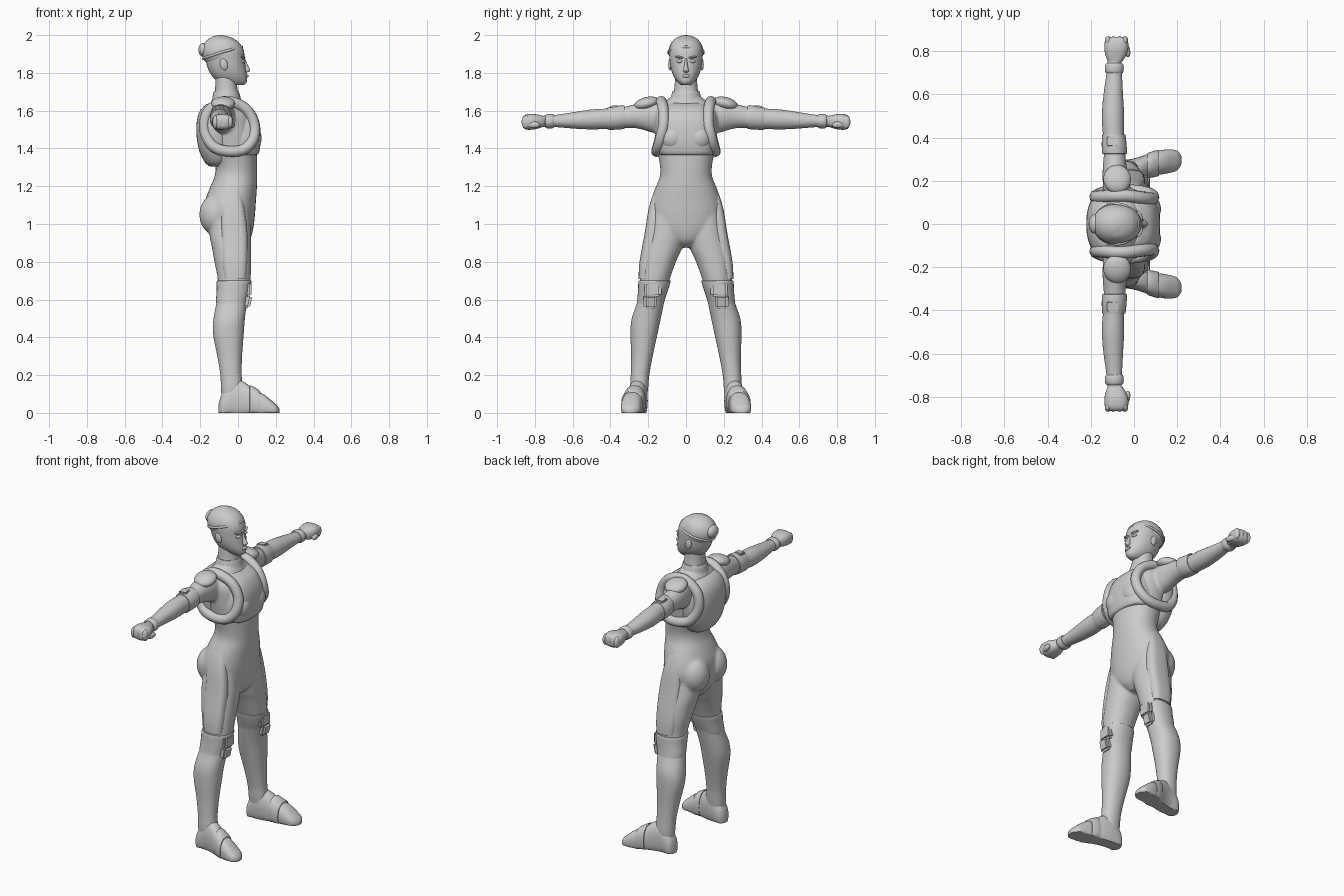
import bpy, bmesh, math
from mathutils import Vector, Matrix


def spline(pts, steps, cyclic=False):
    """Catmull-Rom samples through tuples of any length."""
    n, out = len(pts), []
    get = (lambda i: pts[i % n]) if cyclic else (lambda i: pts[min(max(i, 0), n - 1)])
    for i in range(n if cyclic else n - 1):
        for s in range(steps):
            t = s / steps
            out.append(tuple(0.5 * (2 * b + (c - a) * t + (2 * a - 5 * b + 4 * c - d) * t * t
                                    + (3 * b - a - 3 * c + d) * t ** 3)
                             for a, b, c, d in zip(get(i - 1), get(i), get(i + 1), get(i + 2))))
    if not cyclic:
        out.append(pts[-1])
    return out


def loft(bm, axis, rings, n=2.0, side=1, steps=4, seg=32):
    """Rings are (t, a0, a1, b0, b1): position on the axis and extents on the other two."""
    loops = []
    for t, a0, a1, b0, b1 in spline(rings, steps):
        loop = []
        for k in range(seg):
            w = 2 * math.pi * k / seg
            c, s = math.cos(w), math.sin(w)
            a = (a0 + a1) / 2 + (a1 - a0) / 2 * math.copysign(abs(c) ** (2 / n), c)
            b = (b0 + b1) / 2 + (b1 - b0) / 2 * math.copysign(abs(s) ** (2 / n), s)
            x, y, z = {'x': (t, a, b), 'y': (a, t, b), 'z': (a, b, t)}[axis]
            loop.append(bm.verts.new((x, y * side, max(z, 0))))
        loops.append(loop)
    for p, q in zip(loops, loops[1:]):
        for k in range(seg):
            j = (k + 1) % seg
            bm.faces.new((p[k], p[j], q[j], q[k]))
    bm.faces.new(loops[0])
    bm.faces.new(loops[-1])


def ball(bm, loc, rad, rot=(0, 0, 0)):
    m = Matrix.Translation(loc)
    for ang, ax in zip(rot, 'XYZ'):
        m = m @ Matrix.Rotation(math.radians(ang), 4, ax)
    bmesh.ops.create_uvsphere(bm, u_segments=24, v_segments=16, radius=1,
                              matrix=m @ Matrix.Diagonal((*rad, 1)))


def finish(name, bm, mirror=False, angle=40):
    bmesh.ops.recalc_face_normals(bm, faces=bm.faces)
    me = bpy.data.meshes.new(name)
    bm.to_mesh(me)
    bm.free()
    me.shade_smooth()
    me.set_sharp_from_angle(angle=math.radians(angle))
    ob = bpy.data.objects.new(name, me)
    bpy.context.collection.objects.link(ob)
    if mirror:
        add_mirror(ob)
    return ob


def add_mirror(ob):
    ob.modifiers.new("mirror", 'MIRROR').use_axis = (False, True, False)


def loft_part(name, axis, rings, mirror=False, **kw):
    bm = bmesh.new()
    loft(bm, axis, rings, **kw)
    return finish(name, bm, mirror)


def ball_part(name, loc, rad, rot=(0, 0, 0), mirror=False):
    bm = bmesh.new()
    ball(bm, loc, rad, rot)
    return finish(name, bm, mirror)


def box_part(name, loc, size, rot=(0, 0, 0), bevel=0.008, mirror=True):
    bm = bmesh.new()
    m = Matrix.Translation(loc)
    for ang, ax in zip(rot, 'XYZ'):
        m = m @ Matrix.Rotation(math.radians(ang), 4, ax)
    bmesh.ops.create_cube(bm, size=1, matrix=m @ Matrix.Diagonal((*size, 1)))
    bmesh.ops.bevel(bm, geom=bm.edges[:], offset=bevel, segments=2, affect='EDGES')
    return finish(name, bm, mirror, 30)


def tube(name, pts, radius, mirror=False):
    cu = bpy.data.curves.new(name, 'CURVE')
    cu.dimensions = '3D'
    cu.bevel_depth = radius
    cu.bevel_resolution = 4
    path = spline(pts, 6, True)
    sp = cu.splines.new('POLY')
    sp.points.add(len(path) - 1)
    for p, q in zip(sp.points, path):
        p.co = (*q, 1)
    sp.use_cyclic_u = True
    ob = bpy.data.objects.new(name, cu)
    bpy.context.collection.objects.link(ob)
    if mirror:
        add_mirror(ob)


# Suit body: torso, arms and legs fused into one smooth skin
sym = lambda rows: [(z, b, f, -w, w) for z, b, f, w in rows]
bm = bmesh.new()
loft(bm, 'z', sym([(.875, -.09, .02, .03), (.91, -.13, .06, .09), (.97, -.165, .08, .17), (1.05, -.18, .09, .195),
                   (1.12, -.175, .095, .187), (1.19, -.15, .1, .163), (1.25, -.125, .102, .139),
                   (1.31, -.12, .102, .138), (1.4, -.15, .1, .155), (1.5, -.17, .1, .165), (1.58, -.16, .08, .165),
                   (1.63, -.15, .03, .14), (1.665, -.13, .01, .09), (1.7, -.122, .0, .065), (1.79, -.12, -.01, .058)]),
     n=2.15)
leg = [(1.08, -.13, .06, .03, .18), (.95, -.15, .07, .008, .207), (.87, -.137, .07, .022, .228),
       (.8, -.125, .07, .053, .238), (.7, -.107, .066, .088, .245), (.6, -.112, .05, .112, .255),
       (.5, -.13, .037, .133, .288), (.42, -.133, .031, .15, .294), (.3, -.11, .022, .176, .291),
       (.2, -.094, .02, .194, .293), (.13, -.091, .025, .2, .296), (.05, -.085, .02, .21, .29)]
arm = [(.1, -.14, -.01, 1.46, 1.64), (.19, -.145, -.02, 1.487, 1.655), (.26, -.145, -.033, 1.506, 1.637),
       (.33, -.14, -.04, 1.508, 1.62), (.42, -.145, -.045, 1.503, 1.612), (.5, -.15, -.045, 1.5, 1.607),
       (.6, -.142, -.05, 1.505, 1.592), (.7, -.128, -.055, 1.513, 1.577), (.77, -.122, -.058, 1.513, 1.574)]
for s in (1, -1):
    loft(bm, 'z', leg, n=2.2, side=s)
    loft(bm, 'y', arm, side=s)
    ball(bm, (-.115, s * .085, 1.05), (.09, .09, .11))
body = finish("body_suit", bm)
rm = body.modifiers.new("fuse", 'REMESH')
rm.mode, rm.voxel_size, rm.use_smooth_shade = 'VOXEL', .008, True
sm = body.modifiers.new("soften", 'SMOOTH')
sm.factor, sm.iterations = .5, 6

# Head, face and hair
loft_part("head", 'z', sym([(1.735, -.07, .03, .025), (1.75, -.1, .046, .043), (1.78, -.135, .048, .064),
                            (1.82, -.158, .042, .079), (1.87, -.172, .036, .087), (1.92, -.178, .03, .089),
                            (1.96, -.166, .006, .077), (1.985, -.14, -.03, .053), (1.998, -.1, -.07, .012)]), n=2.1)
ball_part("hair", (-.092, 0, 1.912), (.102, .092, .088))
ball_part("hair_bun", (-.182, 0, 1.922), (.028, .045, .037))
tube("hair_band", [(.02, 0, 1.937), (-.03, .078, 1.925), (-.1, .091, 1.905), (-.16, .06, 1.885), (-.184, 0, 1.875),
                   (-.16, -.06, 1.885), (-.1, -.091, 1.905), (-.03, -.078, 1.925)], .007)
loft_part("nose", 'z', sym([(1.803, .03, .05, .012), (1.812, .03, .065, .015), (1.84, .02, .052, .009),
                            (1.875, .02, .038, .006)]))
ball_part("lips", (.047, 0, 1.784), (.009, .022, .009))
ball_part("eye", (.026, .034, 1.861), (.012, .016, .009), (0, 0, 20), True)
ball_part("brow", (.026, .036, 1.883), (.012, .024, .006), (8, 0, 20), True)
ball_part("ear", (-.075, .084, 1.845), (.02, .01, .032), (0, -12, 0), True)

# Collar
loft_part("collar", 'z', sym([(1.63, -.15, .03, .1), (1.66, -.137, .016, .084), (1.69, -.132, .008, .075),
                              (1.705, -.126, .002, .07)]))

# Chest plate with bust, backpack and armhole harness
bm = bmesh.new()
loft(bm, 'z', sym([(1.365, -.08, .095, .13), (1.372, -.08, .108, .142), (1.4, -.08, .116, .15), (1.46, -.08, .121, .152),
                   (1.54, -.08, .113, .14), (1.6, -.08, .085, .12), (1.63, -.08, .045, .105), (1.64, -.08, .02, .09)]),
     n=2.7)
for s in (1, -1):
    ball(bm, (.06, s * .07, 1.455), (.065, .07, .072))
finish("chest_plate", bm)
loft_part("backpack", 'z', sym([(1.305, -.15, -.07, .07), (1.33, -.178, -.04, .11), (1.4, -.209, -.02, .145),
                                (1.5, -.221, -.01, .16), (1.58, -.21, -.01, .152), (1.625, -.18, -.03, .12),
                                (1.64, -.15, -.05, .08)]), n=2.3)
tube("armhole_harness", [(-.03, .13, 1.645), (.045, .12, 1.605), (.085, .118, 1.53), (.08, .135, 1.45),
                         (.03, .15, 1.395), (-.05, .155, 1.385), (-.13, .148, 1.41), (-.175, .13, 1.49),
                         (-.165, .125, 1.58), (-.1, .13, 1.64)], .029, True)

# Shoulder pads and arm gear
ball_part("shoulder_pad", (-.078, .208, 1.638), (.064, .068, .034), (-14, 0, 0), True)
loft_part("upper_arm_band", 'y', [(.325, -.144, -.036, 1.506, 1.624), (.335, -.149, -.032, 1.502, 1.629),
                                  (.405, -.149, -.038, 1.498, 1.619), (.415, -.145, -.042, 1.502, 1.615)], True, steps=2)
box_part("arm_plate", (-.1, .382, 1.619), (.05, .05, .016), (-6, 0, 0), .005)
loft_part("wrist_band", 'y', [(.7, -.13, -.052, 1.51, 1.579), (.71, -.135, -.048, 1.506, 1.583),
                              (.735, -.134, -.048, 1.506, 1.582), (.745, -.126, -.055, 1.512, 1.576)], True, steps=2)

# Fists
bm = bmesh.new()
loft(bm, 'y', [(.745, -.115, -.06, 1.52, 1.57), (.775, -.13, -.04, 1.508, 1.577), (.81, -.137, -.027, 1.5, 1.583),
               (.845, -.135, -.028, 1.5, 1.58), (.862, -.12, -.04, 1.512, 1.57), (.867, -.1, -.06, 1.525, 1.555)], n=2.6)
for i in range(4):
    ball(bm, (-.12 + i * .026, .848, 1.54), (.015, .022, .034))
ball(bm, (-.035, .808, 1.525), (.016, .036, .018), (0, 0, 15))
finish("fist", bm, True)

# Thigh plates, knee cuffs and knee pads
loft_part("thigh_plate", 'z', [(1.185, -.07, 0, .1, .158), (1.17, -.08, .015, .1, .17), (1.08, -.09, .035, .1, .198),
                               (.95, -.09, .05, .12, .219), (.8, -.085, .05, .14, .246), (.71, -.075, .045, .15, .251)],
          True, n=3.2)
loft_part("knee_cuff", 'z', [(.7, -.107, .066, .086, .247), (.694, -.113, .071, .082, .252),
                             (.65, -.113, .064, .095, .254), (.6, -.116, .052, .112, .258),
                             (.57, -.114, .044, .12, .262)], True, n=2.2)
box_part("knee_pad_upper", (.052, .176, .655), (.04, .09, .08), (0, 0, 0), .012)
box_part("knee_pad_lower", (.045, .19, .592), (.05, .07, .075), (0, 12, 0), .012)

# Shoes with instep strap
loft_part("shoe", 'x', [(-.102, .235, .262, -.01, .05), (-.092, .214, .285, -.02, .085), (-.07, .204, .296, -.03, .125),
                        (-.02, .203, .3, -.03, .175), (.03, .21, .312, -.03, .165), (.08, .222, .33, -.03, .127),
                        (.14, .232, .344, -.03, .096), (.19, .243, .343, -.02, .055), (.21, .26, .33, -.01, .036),
                        (.22, .28, .312, -.005, .02)], True, n=2.3)
loft_part("shoe_strap", 'x', [(.062, .216, .327, -.03, .142), (.068, .213, .331, -.03, .146),
                              (.11, .221, .343, -.03, .122), (.116, .226, .34, -.03, .114)], True, n=2.3, steps=2)
